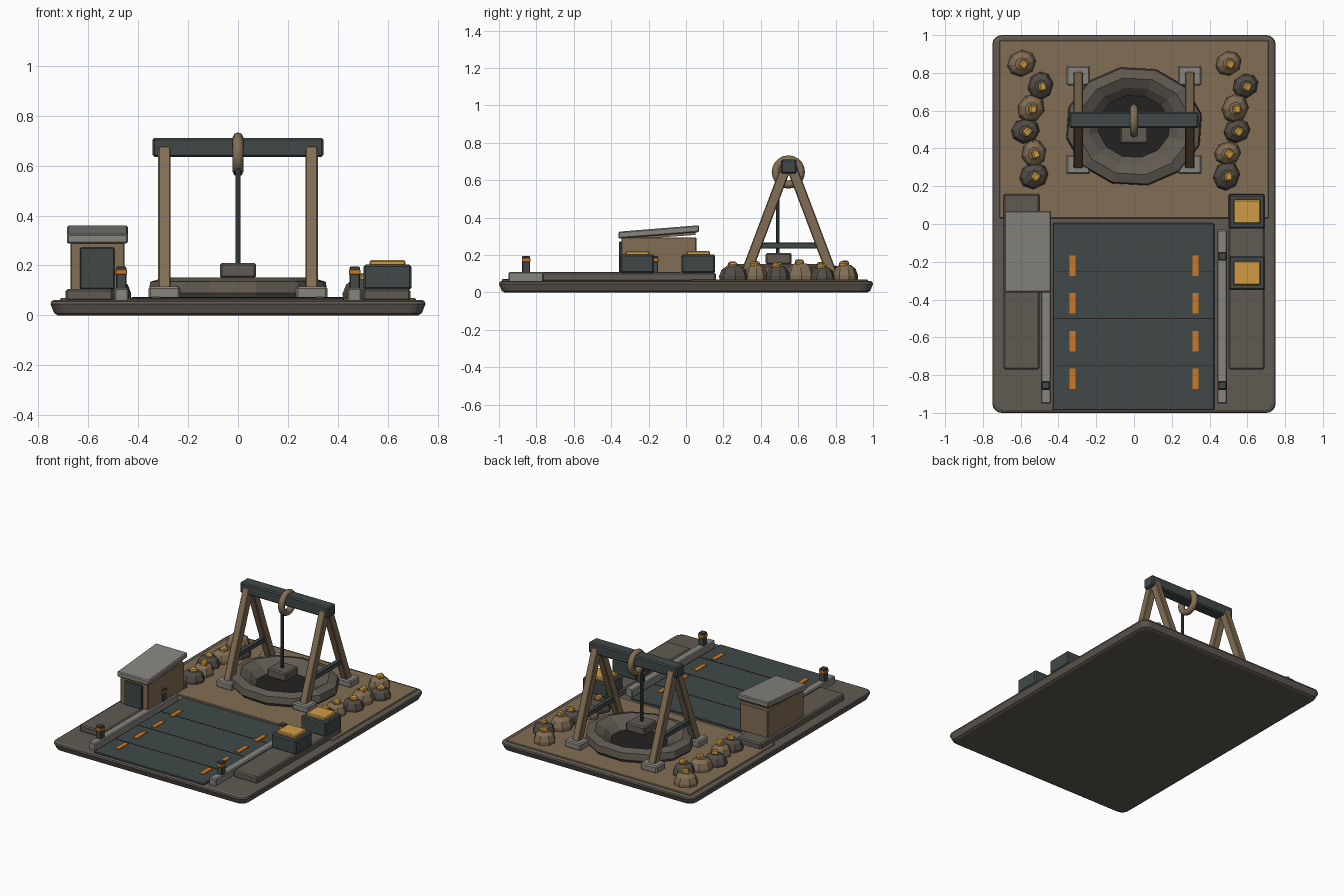
import bpy, bmesh, math, random
from mathutils import Vector, Matrix

old = bpy.data.objects.get("Cube")
if old:
    bpy.data.objects.remove(old, do_unlink=True)
random.seed(4)


def material(name, *rgb):
    m = bpy.data.materials.new(name)
    m.use_nodes = True
    m.diffuse_color = (*rgb, 1)
    m.node_tree.nodes["Principled BSDF"].inputs["Base Color"].default_value = (*rgb, 1)
    return m


EARTH = material("dark earth", .12, .102, .085)
TAN = material("tan wood and sand", .225, .157, .09)
SLATE = material("slate metal", .052, .066, .066)
ORANGE = material("orange paint", .60, .19, .018)
ORE = material("golden ore", .62, .335, .06)
GRAY = material("pale concrete", .24, .232, .21)
PIT = material("pit shadow", .018, .016, .014)
ROCK = material("dark rock", .085, .074, .062)


def finish(name, bm, mat):
    bmesh.ops.recalc_face_normals(bm, faces=bm.faces)
    me = bpy.data.meshes.new(name)
    bm.to_mesh(me)
    bm.free()
    me.materials.append(mat)
    ob = bpy.data.objects.new(name, me)
    bpy.context.collection.objects.link(ob)
    return ob


def box(name, mat, x, y, z, bevel=.006, shear=0):
    """Box from (min, max) ranges; shear lifts the top along y."""
    bm = bmesh.new()
    bmesh.ops.create_cube(bm, size=1)
    for v in bm.verts:
        v.co = [r[0] + (r[1] - r[0]) * (c + .5) for r, c in zip((x, y, z), v.co)]
        v.co.z += shear * (v.co.y - y[0])
    if bevel:
        bmesh.ops.bevel(bm, geom=bm.edges[:], offset=bevel, segments=1, affect='EDGES')
    return finish(name, bm, mat)


def block(name, mat, centre, size, bevel=.006):
    return box(name, mat, *[(c - s / 2, c + s / 2) for c, s in zip(centre, size)], bevel)


def bar(name, mat, a, b, w, d, bevel=.005):
    """Square bar between two points."""
    a, b = Vector(a), Vector(b)
    ob = block(name, mat, (0, 0, 0), (w, d, (b - a).length), bevel)
    rot = (b - a).to_track_quat('Z', 'Y').to_matrix().to_4x4()
    if abs((b - a).x) < 1e-6:
        rot = Matrix.Rotation(-math.atan2((b - a).y, (b - a).z), 4, 'X')
    ob.data.transform(Matrix.Translation((a + b) / 2) @ rot)
    return ob


def loft(name, mat, loops, caps=True):
    """Skin a stack of equal-length point loops."""
    bm = bmesh.new()
    rings = [[bm.verts.new(p) for p in loop] for loop in loops]
    n = len(rings[0])
    for lo, hi in zip(rings, rings[1:]):
        for i in range(n):
            bm.faces.new((lo[i], lo[(i + 1) % n], hi[(i + 1) % n], hi[i]))
    if caps:
        bm.faces.new(rings[0])
        bm.faces.new(rings[-1])
    return finish(name, bm, mat)


def rounded_rect(hx, hy, r, z, steps=4):
    pts = []
    for q, (sx, sy) in enumerate(((1, 1), (-1, 1), (-1, -1), (1, -1))):
        for i in range(steps + 1):
            a = (q + i / steps) * math.pi / 2
            pts.append((sx * (hx - r) + r * math.cos(a), sy * (hy - r) + r * math.sin(a), z))
    return pts


def ring(cx, cy, rx, ry, z, n, turn=0):
    return [(cx + rx * math.cos(turn + math.tau * i / n),
             cy + ry * math.sin(turn + math.tau * i / n), z) for i in range(n)]


# Ground slab, sand yard and road
loft("ground_slab", EARTH, [rounded_rect(.75 - i, 1 - i, .05, z)
     for i, z in ((.03, 0), (.015, .008), (0, .045), (.003, .056), (.014, .062))])
box("sand_yard", TAN, (-.713, .713), (.03, .972), (.05, .069), .004)
box("road", SLATE, (-.43, .425), (-.985, .005), (.05, .072), .004)
for k in range(3):
    y = -.25 * (k + 1)
    box("road_seam", PIT, (-.425, .42), (y - .002, y + .002), (.07, .0735), 0)

# Road edges, mirrored left and right
for s in (-1, 1):
    for k in range(4):
        block("road_dash", ORANGE, (s * .326, -.22 - .2 * k, .0735), (.032, .108, .006), 0)
    block("kerb", GRAY, (s * .466, -.49, .08), (.055, .92, .058))
    block("side_terrace", EARTH, (s * .595, -.305, .082), (.19, .93, .048), .008)
    for y in (-.855, -.17):
        block("marker_post", SLATE, (s * .468, y, .145), (.042, .042, .1), .004)
        block("marker_band", ORANGE, (s * .468, y, .173), (.046, .046, .02), .002)

# Hut
box("hut_walls", TAN, (-.67, -.455), (-.345, .055), (.1, .295), .004, 0)
box("hut_gable", TAN, (-.667, -.458), (-.342, .052), (.28, .3), 0, .07)
box("hut_roof", GRAY, (-.685, -.44), (-.362, .07), (.288, .325), .006, .08)
box("hut_door", SLATE, (-.632, -.495), (-.358, -.34), (.105, .272), .004)

# Ore crates
for y in (.065, -.26):
    block("crate", SLATE, (.598, y, .153), (.192, .18, .1), .008)
    block("crate_ore", ORE, (.598, y, .206), (.145, .128, .03), .006)

# Crater with its dark pit
CY = .517
profile = ((.345, .066), (.366, .09), (.358, .135), (.3, .152), (.24, .125), (.185, .078))
loft("crater_rim", EARTH, [ring(0, CY, r, r * .87, z, 12, .2) for r, z in profile], False)
loft("crater_pit", PIT, [ring(0, CY, .235, .2, z, 12, .2) for z in (.068, .084)])

# Headframe
AY = .55
for s in (-1, 1):
    x = s * .295
    for d in (-1, 1):
        block("footing", GRAY, (x, AY + d * .235, .09), (.126, .102, .05), .008)
        bar("frame_leg", TAN, (x, AY + d * .23, .1), (x, AY + d * .015, .67), .05, .055)
    bar("frame_brace", SLATE, (x, AY - .15, .25), (x, AY + .15, .25), .032, .032, .003)
block("top_beam", SLATE, (0, AY, .673), (.684, .084, .076), .008)
wheel = bpy.ops.mesh.primitive_torus_add(
    major_radius=.067, minor_radius=.022, major_segments=20, minor_segments=8,
    location=(0, AY - .003, .644), rotation=(0, math.pi / 2, 0))
wheel = bpy.context.object
wheel.name = "pulley_wheel"
wheel.data.materials.append(TAN)
bpy.ops.object.shade_smooth_by_angle(angle=math.radians(50))
loft("hoist_cable", SLATE, [ring(0, .49, .01, .01, z, 8) for z in (.19, .6)])
block("hoist_bucket", EARTH, (0, .495, .18), (.146, .14, .06), .008)


# Boulders, each topped by an ore nugget
def boulder(x, y, size, height, mat):
    turn = random.uniform(0, 1.5)
    loops = []
    for k, h in ((1.0, 0), (1.02, .3), (.82, .75), (.45, 1)):
        r = size * k
        loop = []
        for px, py, pz in rounded_rect(r, r * .85, r * .55, .065 + height * h, 1):
            px, py = (px * math.cos(turn) - py * math.sin(turn),
                      px * math.sin(turn) + py * math.cos(turn))
            loop.append((x + px, y + py, pz))
        loops.append(loop)
    loft("boulder", mat, loops)
    nugget = block("ore_nugget", ORE, (0, 0, 0), (.046, .042, .034), .008)
    nugget.data.transform(Matrix.Translation((x + .01, y - .005, .068 + height))
                          @ Matrix.Rotation(turn + .5, 4, 'Z') @ Matrix.Rotation(.2, 4, 'X'))


left_side = (.5, .59, .535, .545, .495, .49)
right_side = (-.595, -.495, -.545, -.575, -.53, -.53)
for row in (left_side, right_side):
    for k, x in enumerate(row):
        dark = k % 2
        boulder(x, .85 - .119 * k, random.uniform(.064, .074),
                random.uniform(.08, .092) - .012 * dark, ROCK if dark else TAN)
